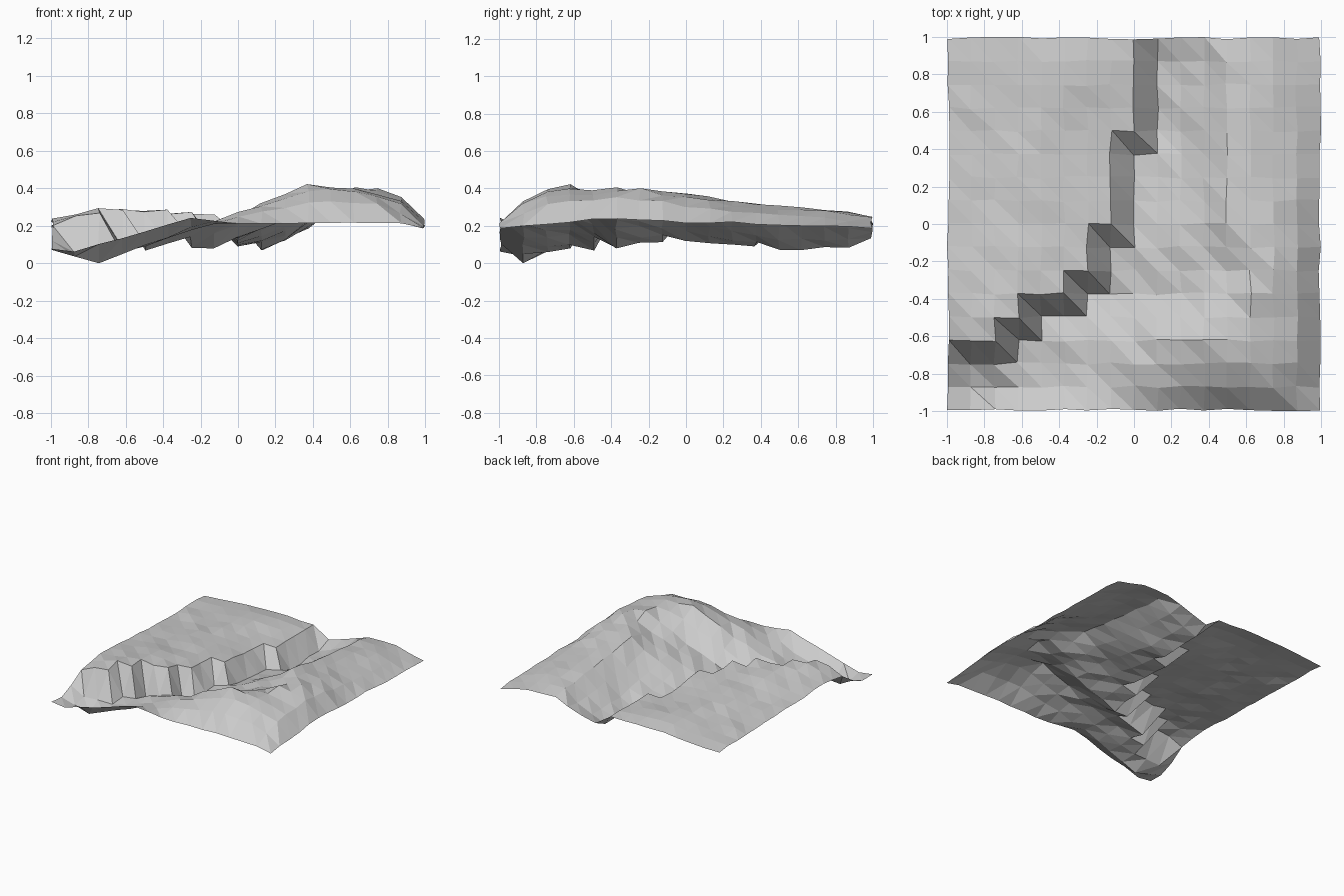
import bpy, bmesh, random

if "Cube" in bpy.data.objects:
    bpy.data.objects.remove(bpy.data.objects["Cube"])

random.seed(4)
N = 16                 # cells per side
HALF = 0.992
STEP = 2 * HALF / N

# Cross-sections of the valley from front to back:
# y, west edge z, plateau z, bank top z, bed x, bed z, flank x, flank z, ridge x, ridge z, shoulder z, east edge z
SECTIONS = [
    (-0.99, .08, .08, .08, -.87, .065, -.25, .24, .00, .21, .215, .19),
    (-0.87, .07, .05, .025, -.74, .005, -.25, .19, .37, .325, .275, .20),
    (-0.74, .12, .12, .12, -.87, .07, -.62, .055, .37, .395, .31, .21),
    (-0.62, .20, .25, .26, -.62, .07, .00, .26, .37, .415, .325, .22),
    (-0.50, .225, .29, .285, -.50, .075, -.12, .17, .50, .39, .33, .235),
    (-0.37, .235, .285, .28, -.25, .085, -.12, .075, .62, .405, .35, .235),
    (-0.25, .235, .275, .27, -.12, .10, .12, .19, .74, .40, .34, .235),
    (0.00, .22, .26, .255, -.03, .11, .25, .23, .50, .37, .31, .215),
    (0.25, .21, .26, .235, .00, .09, .25, .17, .50, .33, .28, .22),
    (0.50, .20, .25, .22, .12, .08, .25, .13, .50, .31, .26, .20),
    (0.87, .20, .245, .22, .12, .075, .25, .12, .50, .275, .23, .195),
    (0.99, .19, .225, .22, .12, .13, .25, .17, .50, .25, .22, .19),
]


def section_at(y):
    for a, b in zip(SECTIONS, SECTIONS[1:]):
        if y <= b[0]:
            t = min(max((y - a[0]) / (b[0] - a[0]), 0), 1)
            return [p + (q - p) * t for p, q in zip(a, b)]
    return SECTIONS[-1]


def snap(x):
    return round((x + HALF) / STEP) * STEP - HALF


def height(x, y):
    _, zw, zp, zt, xc, zb, xm, zm, xr, zr, zs, ze = section_at(y)
    xc = snap(xc)
    xt = xc - STEP
    xp = (xt - HALF) / 2 + (0.08 if y > 0.1 else 0)
    pts = [(-HALF, zw), (xp, zp), (xt, zt), (xc, zb), (xm, zm), (xr, zr)]
    if xr < 0.6 and y > -0.95:               # rounded crest
        pts.append((0.7, zr * 0.6 + zs * 0.4 + 0.015))
    pts += [(HALF - STEP, zs), (HALF, ze)]
    for (x0, z0), (x1, z1) in zip(pts, pts[1:]):
        if x <= x1 + 1e-4 and x1 - x0 > 1e-4:
            t = min(max((x - x0) / (x1 - x0), 0), 1)
            return z0 + (z1 - z0) * t
    return ze


# Terrain sheet: faceted grid with slight irregularity
bm = bmesh.new()
grid = []
for j in range(N + 1):
    row = []
    for i in range(N + 1):
        x, y = -HALF + i * STEP, -HALF + j * STEP
        rim = i in (0, N) or j in (0, N)
        z = height(x, y) + random.uniform(-1, 1) * (0.004 if rim else 0.010)
        row.append(bm.verts.new((x + random.uniform(-.007, .007),
                                 y + random.uniform(-.007, .007), z)))
    grid.append(row)
for j in range(N):
    for i in range(N):
        a, b = grid[j][i], grid[j][i + 1]
        c, d = grid[j + 1][i + 1], grid[j + 1][i]
        bm.faces.new((a, b, d))
        bm.faces.new((b, c, d))

# Rest the lowest point on the ground
low = min(v.co.z for v in bm.verts)
for v in bm.verts:
    v.co.z -= low

mesh = bpy.data.meshes.new("river_valley_terrain")
bm.to_mesh(mesh)
bm.free()
bpy.context.collection.objects.link(bpy.data.objects.new("river_valley_terrain", mesh))
